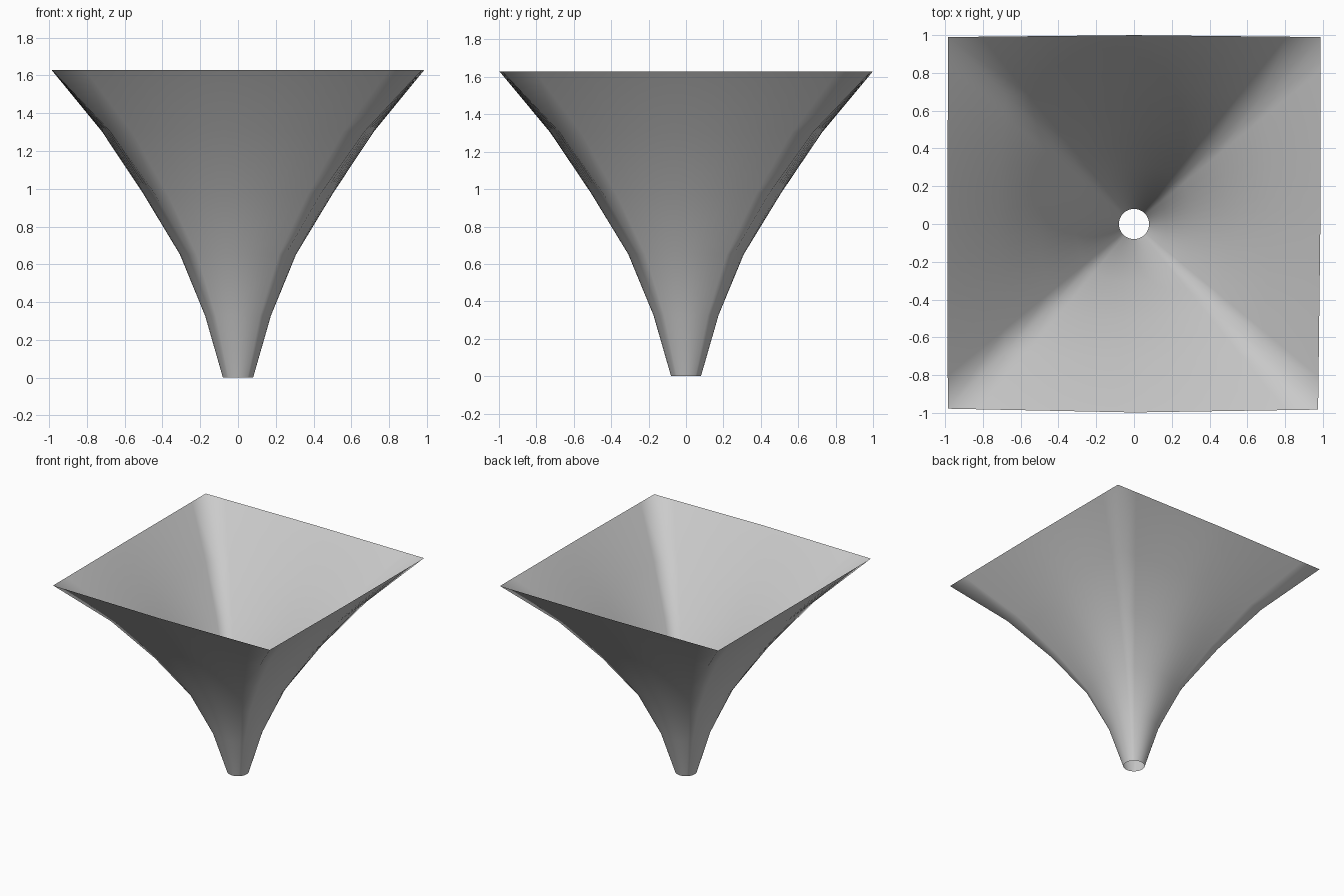
import bpy, bmesh
from math import sin, cos, pi
from mathutils import Vector

if "Cube" in bpy.data.objects:
    bpy.data.objects.remove(bpy.data.objects["Cube"])

SEG = 64
HEIGHT = 1.63
SCALES = [0.08, 0.174, 0.309, 0.508, 0.728, 1.0]   # half width of each ring

# Rim outline: side middles and corners, counter-clockwise from +x
RIM = [Vector(p) for p in ((0.987, 0), (0.988, 0.99), (0, 1.0), (-0.985, 0.99),
                           (-0.988, 0), (-0.986, -0.978), (0, -0.998), (0.975, -0.983))]


def rim_point(angle):
    """Point where a ray at this angle meets the nearly square rim."""
    k = int(angle / (pi / 4) + 1e-6)
    f = angle - k * pi / 4
    s = math_tan(f) if k % 2 == 0 else 1 - math_tan(pi / 4 - f)
    return RIM[k % 8].lerp(RIM[(k + 1) % 8], s)


def math_tan(a):
    return sin(a) / cos(a)


# Funnel shell: round spout blending into a square mouth
bm = bmesh.new()
rings = []
last = len(SCALES) - 1
for i, scale in enumerate(SCALES):
    t = i / last
    ring = []
    for j in range(SEG):
        a = 2 * pi * j / SEG
        p = Vector((cos(a), sin(a))).lerp(rim_point(a), t) * scale
        ring.append(bm.verts.new((p.x, p.y, HEIGHT * t)))
    rings.append(ring)
for lower, upper in zip(rings, rings[1:]):
    for j in range(SEG):
        k = (j + 1) % SEG
        face = bm.faces.new((lower[j], lower[k], upper[k], upper[j]))
        face.smooth = True

mesh = bpy.data.meshes.new("funnel")
bm.to_mesh(mesh)
bm.free()
funnel = bpy.data.objects.new("funnel", mesh)
bpy.context.collection.objects.link(funnel)
